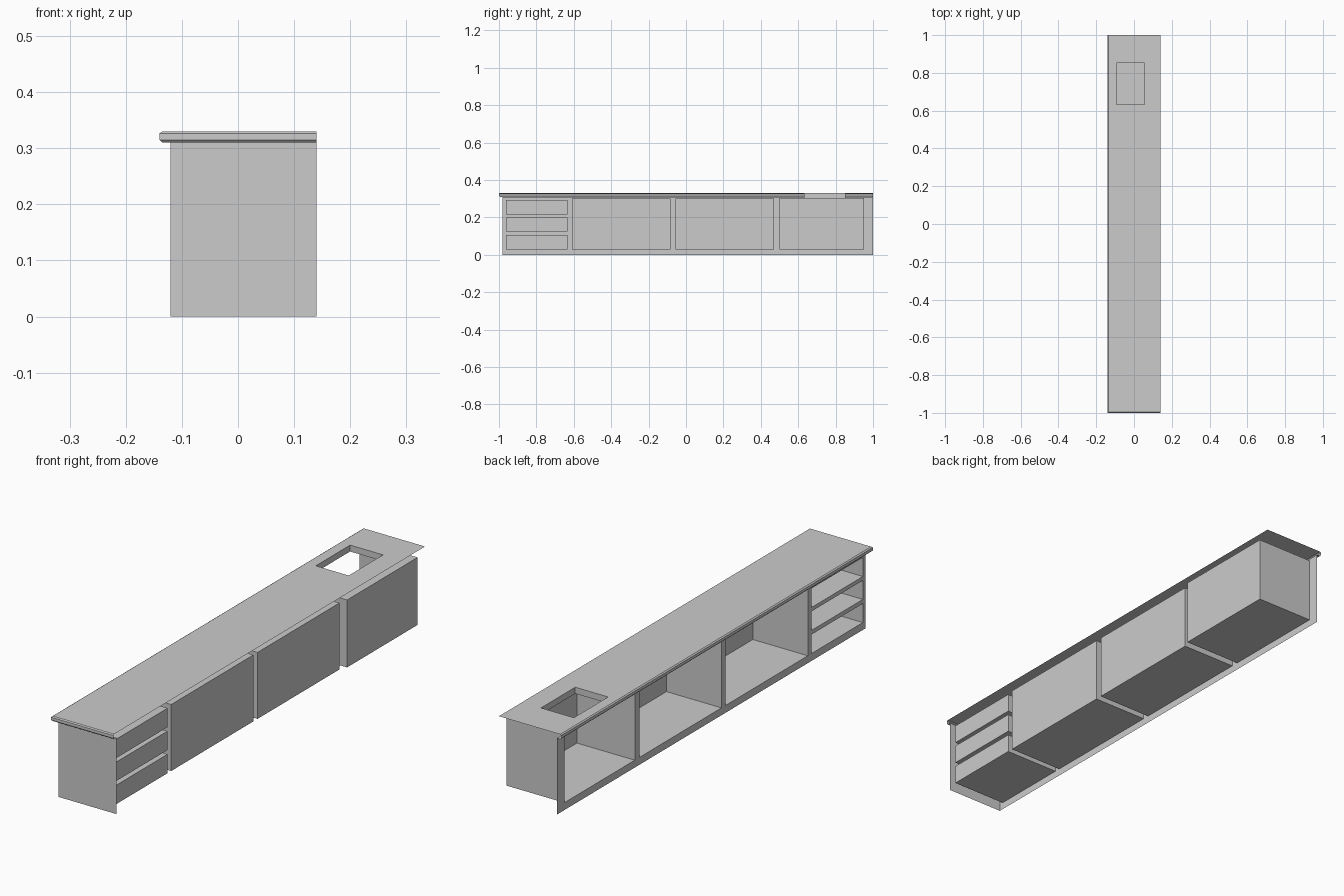
import bpy, bmesh
from mathutils import Vector

if "Cube" in bpy.data.objects:
    bpy.data.objects.remove(bpy.data.objects["Cube"])

# Counter run fitted into a wall corner: open towards +x and +y
FRONT_X, BACK_X = -0.12, 0.14
TOP_Z, UNDER_Z = 0.33, 0.31
SINK = (-0.093, 0.055, 0.632, 0.852)            # x0, x1, y0, y1

# Openings in the front: y0, y1, z0, z1, back x
DRAWERS = [(-0.963, -0.633, z, z + 0.077, 0.127) for z in (0.03, 0.124, 0.217)]
BAYS = [(-0.61, -0.083, 0.03, 0.30, 0.127), (-0.056, 0.47, 0.03, 0.30, 0.127)]
SINK_BAY = (0.50, 0.952, 0.03, 0.304, 0.14)


def quad(bm, pts, toward):
    """Add a face whose normal points along 'toward'."""
    f = bm.faces.new([bm.verts.new(p) for p in pts])
    f.normal_update()
    if f.normal.dot(Vector(toward)) < 0:
        f.normal_flip()


def sheet(bm, rect, holes, place, toward):
    """Flat sheet u0,u1,v0,v1 with rectangular holes; place maps (u, v) to 3D."""
    us = sorted({u for r in [rect] + holes for u in r[:2]})
    vs = sorted({v for r in [rect] + holes for v in r[2:4]})
    for u0, u1 in zip(us, us[1:]):
        for v0, v1 in zip(vs, vs[1:]):
            cu, cv = (u0 + u1) / 2, (v0 + v1) / 2
            if not any(h[0] < cu < h[1] and h[2] < cv < h[3] for h in holes):
                quad(bm, [place(u0, v0), place(u1, v0), place(u1, v1), place(u0, v1)], toward)


def tube(bm, rect, a, b, place):
    """Four inward-facing walls around a rectangle, from depth a to depth b."""
    u0, u1, v0, v1 = rect
    ring = [(u0, v0), (u1, v0), (u1, v1), (u0, v1)]
    mid = Vector(place((u0 + u1) / 2, (v0 + v1) / 2, (a + b) / 2))
    for p, q in zip(ring, ring[1:] + ring[:1]):
        pts = [Vector(place(*p, a)), Vector(place(*q, a)), Vector(place(*q, b)), Vector(place(*p, b))]
        quad(bm, pts, mid - sum(pts, Vector()) / 4)


def finish(bm, name):
    bmesh.ops.remove_doubles(bm, verts=bm.verts[:], dist=1e-5)
    me = bpy.data.meshes.new(name)
    bm.to_mesh(me)
    bm.free()
    bpy.context.collection.objects.link(bpy.data.objects.new(name, me))


def side(y, z, x):
    return (x, y, z)


def flat(x, y, z):
    return (x, y, z)


def compartment(name, opening):
    bm = bmesh.new()
    y0, y1, z0, z1, bx = opening
    tube(bm, opening[:4], FRONT_X, bx, side)
    sheet(bm, opening[:4], [], lambda y, z: (bx, y, z), (-1, 0, 0))
    finish(bm, name)


# Worktop with sink cut-out and chamfered, mitred edge on the two free sides
bm = bmesh.new()
sheet(bm, (-0.135, 0.14, -0.995, 1.0), [SINK], lambda x, y: (x, y, TOP_Z), (0, 0, 1))
tube(bm, SINK, TOP_Z, SINK_BAY[3], flat)
edge = [(0.005, TOP_Z), (0, 0.3265), (0, 0.315), (0.005, UNDER_Z), (0.02, UNDER_Z)]
outs = [1, 1, 1, -1]
for i, ((d0, z0), (d1, z1)) in enumerate(zip(edge, edge[1:])):
    rows = [[(-0.14 + d, 1, z), (-0.14 + d, -1 + d, z), (0.14, -1 + d, z)]
            for d, z in ((d0, z0), (d1, z1))]
    for k, out in ((0, (-1, 0, 0)), (1, (0, -1, 0))):
        toward = (0, 0, -1) if i == 3 else out
        quad(bm, [rows[0][k], rows[0][k + 1], rows[1][k + 1], rows[1][k]], toward)
finish(bm, "worktop")

# Front frame with openings, and the end panel
bm = bmesh.new()
openings = [o[:4] for o in DRAWERS + BAYS + [SINK_BAY]]
sheet(bm, (-0.98, 1.0, 0, UNDER_Z), openings, lambda y, z: (FRONT_X, y, z), (-1, 0, 0))
sheet(bm, (FRONT_X, BACK_X, 0, UNDER_Z), [], lambda x, z: (x, -0.98, z), (0, -1, 0))
finish(bm, "cabinet_frame")

# Drawer slots and cupboard bays
for i, o in enumerate(DRAWERS):
    compartment(f"drawer_slot_{i + 1}", o)
for i, o in enumerate(BAYS):
    compartment(f"cupboard_bay_{i + 1}", o)

# Sink bay: its ceiling is open below the sink cut-out
bm = bmesh.new()
y0, y1, z0, z1, bx = SINK_BAY
sheet(bm, (FRONT_X, bx, y0, y1), [SINK], lambda x, y: (x, y, z1), (0, 0, -1))
sheet(bm, (FRONT_X, bx, y0, y1), [], lambda x, y: (x, y, z0), (0, 0, 1))
sheet(bm, (y0, y1, z0, z1), [], lambda y, z: (bx, y, z), (-1, 0, 0))
for y, n in ((y0, 1), (y1, -1)):
    sheet(bm, (FRONT_X, bx, z0, z1), [], lambda x, z: (x, y, z), (0, n, 0))
finish(bm, "sink_bay")
